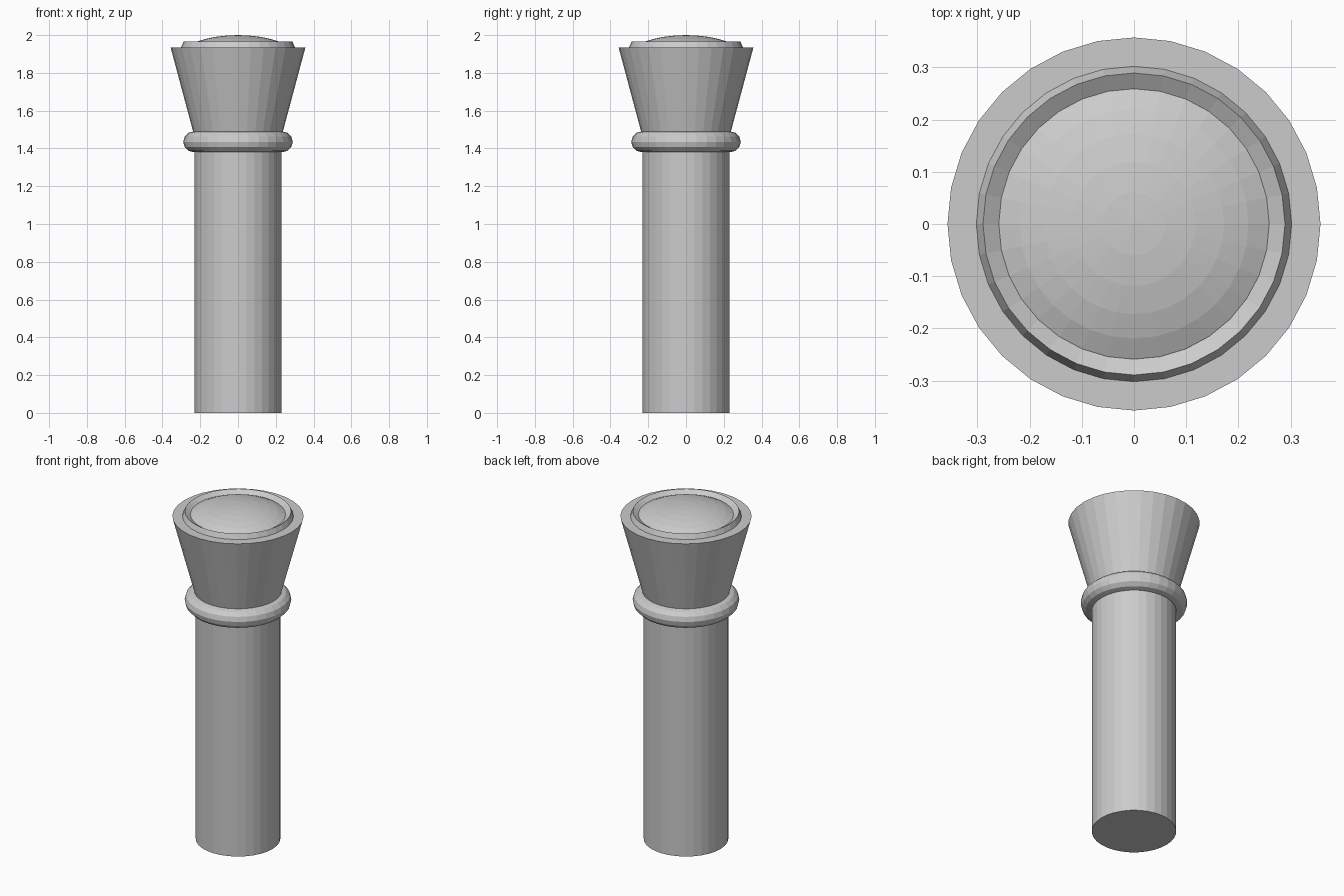
import bpy, bmesh
from math import sin, cos, pi, radians

if "Cube" in bpy.data.objects:
    bpy.data.objects.remove(bpy.data.objects["Cube"])

SIDES = 32


def lathe(name, profile, closed=False):
    """Spin an (r, z) profile around z; points with r = 0 become poles."""
    bm = bmesh.new()
    rings = []
    for r, z in profile:
        if r == 0:
            rings.append([bm.verts.new((0, 0, z))] * SIDES)
        else:
            rings.append([bm.verts.new((r * cos(2 * pi * i / SIDES), r * sin(2 * pi * i / SIDES), z))
                          for i in range(SIDES)])
    pairs = list(zip(rings, rings[1:]))
    if closed:
        pairs.append((rings[-1], rings[0]))
    for a, b in pairs:
        for i in range(SIDES):
            j = (i + 1) % SIDES
            bm.faces.new(list(dict.fromkeys((a[i], a[j], b[j], b[i]))))
    # join the pole fans into flat caps where they are level
    bmesh.ops.recalc_face_normals(bm, faces=bm.faces)
    mesh = bpy.data.meshes.new(name)
    bm.to_mesh(mesh)
    bm.free()
    obj = bpy.data.objects.new(name, mesh)
    bpy.context.collection.objects.link(obj)
    return obj


# straight handle
lathe("handle", [(0, 0), (0.23, 0), (0.23, 1.44), (0, 1.44)])

# rounded collar between handle and head
lathe("collar", [(0.235 + 0.055 * cos(k * pi / 6), 1.435 + 0.055 * sin(k * pi / 6))
                 for k in range(12)], closed=True)

# flared head
lathe("head", [(0, 1.435), (0.223, 1.435), (0.357, 1.935), (0, 1.935)])

# bezel ring, sloping in towards the lens
lathe("bezel", [(0.304, 1.93), (0.289, 1.965), (0.259, 1.946), (0.245, 1.93)], closed=True)

# shallow domed lens
lathe("lens", [(0.31 * sin(radians(11.25 * k)), 1.88 + 0.12 * cos(radians(11.25 * k)))
               for k in range(9)] + [(0, 1.88)])
